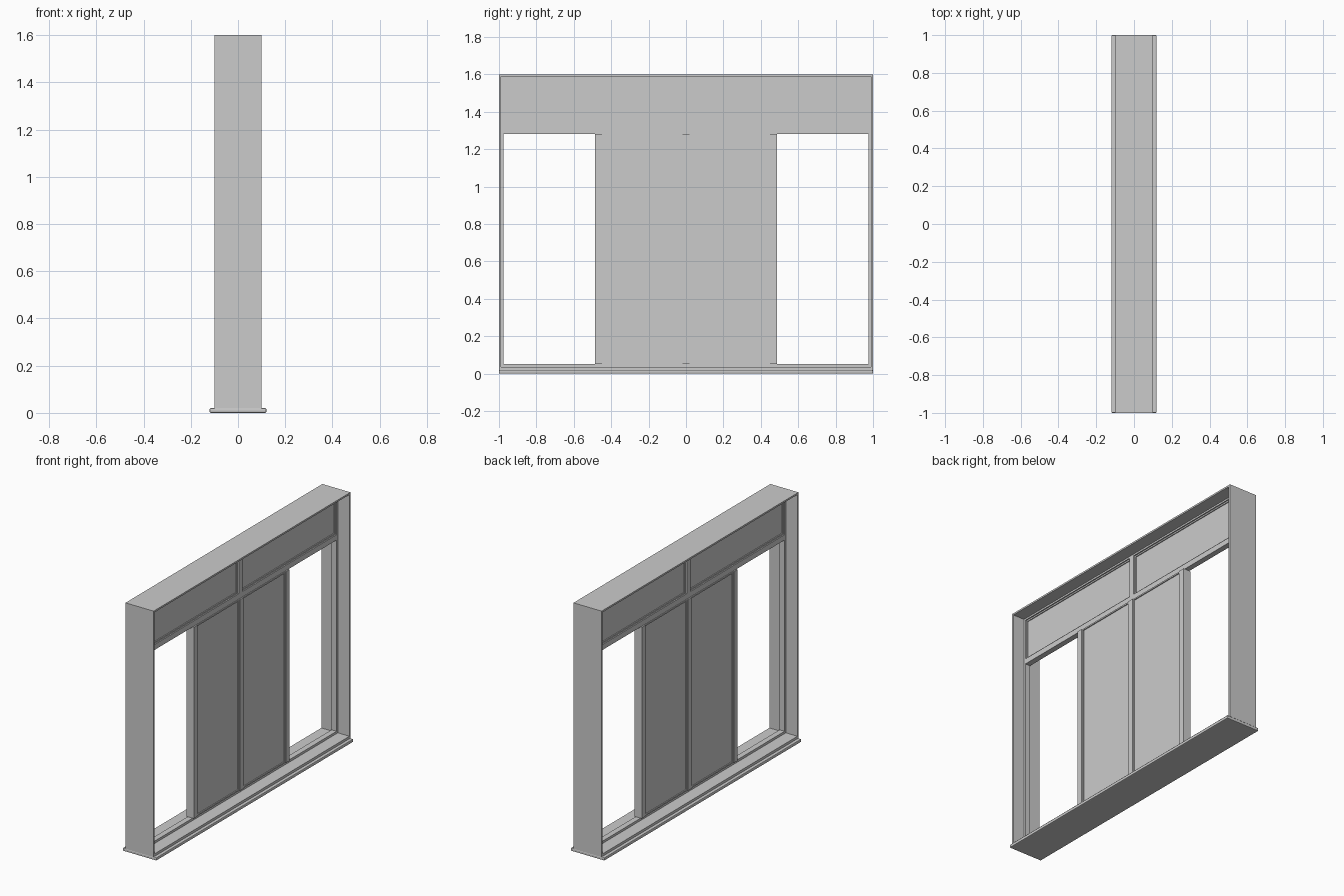
import bpy

if "Cube" in bpy.data.objects:
    bpy.data.objects.remove(bpy.data.objects["Cube"])


def box(name, x, y, z, bevel=0.0):
    """Axis-aligned box from (min, max) ranges."""
    bpy.ops.mesh.primitive_cube_add(
        size=1, location=[(r[0] + r[1]) / 2 for r in (x, y, z)])
    o = bpy.context.object
    o.name = name
    o.scale = [r[1] - r[0] for r in (x, y, z)]
    bpy.ops.object.transform_apply(location=False, rotation=False, scale=True)
    if bevel:
        m = o.modifiers.new("edge", 'BEVEL')
        m.width, m.segments = bevel, 2
    return o


def ring(name, x, y, z, side, top=None, bottom=None):
    """Rectangular frame lying in the y-z plane, made as one closed mesh."""
    top = side if top is None else top
    bottom = side if bottom is None else bottom
    outer = [(y[0], z[0]), (y[1], z[0]), (y[1], z[1]), (y[0], z[1])]
    a, b, c, d = y[0] + side, y[1] - side, z[0] + bottom, z[1] - top
    inner = [(a, c), (b, c), (b, d), (a, d)]
    verts = [(px, *p) for px in x for p in outer + inner]
    faces = []
    for i in range(4):
        j = (i + 1) % 4
        faces += [(j, i, i + 4, j + 4), (i + 8, j + 8, j + 12, i + 12),
                  (i, j, j + 8, i + 8), (j + 4, i + 4, i + 12, j + 12)]
    me = bpy.data.meshes.new(name)
    me.from_pydata(verts, [], faces)
    o = bpy.data.objects.new(name, me)
    bpy.context.collection.objects.link(o)
    return o


def pane(name, xc, y, z):
    """Glass sheet held in a thin bead."""
    ring(name + "_bead", (xc - 0.010, xc + 0.010), y, z, 0.009)
    box(name + "_glass", (xc - 0.004, xc + 0.004),
        (y[0] + 0.009, y[1] - 0.009), (z[0] + 0.009, z[1] - 0.009))


# Wall lining and projecting sill
ring("wall_lining", (-0.1, 0.1), (-1, 1), (0.018, 1.6), 0.011, 0.011, 0.018)
box("sill", (-0.12, 0.12), (-1, 1), (0, 0.02), 0.005)

# Fixed window frame with transom rail and upper mullion
F = (-0.018, 0.018)
ring("window_frame", F, (-0.989, 0.989), (0.036, 1.589), 0.013, 0.011, 0.015)
box("transom_rail", F, (-0.976, 0.976), (1.28, 1.315))
box("upper_mullion", F, (-0.018, 0.018), (1.315, 1.578))
box("lower_mullion", (-0.027, 0.027), (-0.018, 0.018), (0.051, 1.28))

for s, side in ((-1, "left"), (1, "right")):
    # Upper lights
    pane(side + "_upper", 0, sorted((s * 0.018, s * 0.976)), (1.315, 1.578))
    # Outer stile of the stacked sliding sashes
    box(side + "_sash_stile", (-0.027, 0.027),
        sorted((s * 0.45, s * 0.487)), (0.051, 1.28))
    # Fixed sash and the open sash slid behind it
    for xc, kind in ((0.013, "fixed"), (-0.013, "sliding")):
        pane(f"{side}_{kind}_sash", xc, sorted((s * 0.018, s * 0.45)),
             (0.051, 1.28))
